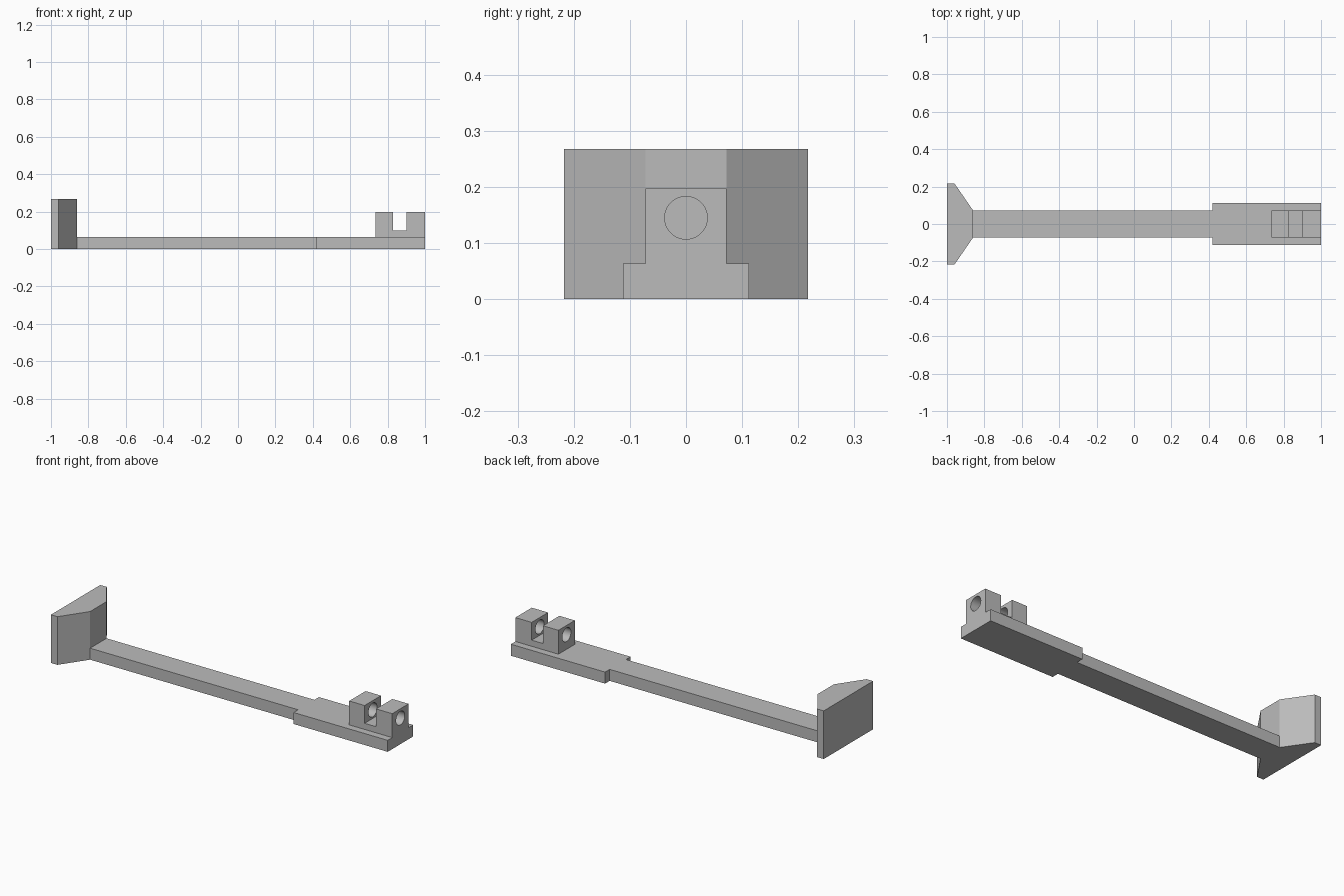
import bpy, bmesh
from math import pi
from mathutils import Vector

cube = bpy.data.objects.get("Cube")
if cube:
    bpy.data.objects.remove(cube, do_unlink=True)

grey = bpy.data.materials.new("plain grey")
grey.use_nodes = True
grey.diffuse_color = (0.5, 0.5, 0.5, 1)
grey.node_tree.nodes["Principled BSDF"].inputs["Base Color"].default_value = (0.5, 0.5, 0.5, 1)


def extrude(name, points, direction):
    """Prism from a closed outline of 3D points."""
    bm = bmesh.new()
    face = bm.faces.new([bm.verts.new(p) for p in points])
    top = bmesh.ops.extrude_face_region(bm, geom=[face])["geom"]
    bmesh.ops.translate(bm, vec=Vector(direction),
                        verts=[g for g in top if isinstance(g, bmesh.types.BMVert)])
    bmesh.ops.recalc_face_normals(bm, faces=bm.faces)
    mesh = bpy.data.meshes.new(name)
    bm.to_mesh(mesh)
    bm.free()
    mesh.materials.append(grey)
    obj = bpy.data.objects.new(name, mesh)
    bpy.context.collection.objects.link(obj)
    return obj


def plan_prism(name, half, height):
    """Upright prism whose plan is mirrored across the x axis."""
    outline = half + [(x, -y) for x, y in reversed(half)]
    return extrude(name, [(x, y, 0) for x, y in outline], (0, 0, height))


W = 0.072       # half width of the arm and lugs
DECK = 0.064    # thickness of the arm

# Arm that steps out to a wider mounting plate
plan_prism("arm_and_plate", [(-0.86, W), (0.42, W), (0.42, 0.112), (1, 0.112)], DECK)

# Flared end block
plan_prism("flared_end", [(-1, 0.217), (-0.96, 0.217), (-0.86, W)], 0.268)

# Pair of lugs joined below the notch
profile = [(0.735, DECK), (1, DECK), (1, 0.197), (0.9, 0.197),
           (0.9, 0.098), (0.83, 0.098), (0.83, 0.197), (0.735, 0.197)]
lugs = extrude("pin_lugs", [(x, -W, z) for x, z in profile], (0, 2 * W, 0))

# Pin hole running through both lugs
bpy.ops.mesh.primitive_cylinder_add(vertices=64, radius=0.038, depth=0.5,
                                    location=(0.87, 0, 0.145), rotation=(0, pi / 2, 0))
cutter = bpy.context.object
cutter.name = "pin_hole_cutter"
cutter.data.materials.append(grey)
cutter.hide_render = True
hole = lugs.modifiers.new("pin_hole", "BOOLEAN")
hole.operation = "DIFFERENCE"
hole.solver = "EXACT"
hole.object = cutter

# Apply the cut, then smooth only the round bore
bpy.ops.object.select_all(action="DESELECT")
lugs.select_set(True)
bpy.context.view_layer.objects.active = lugs
bpy.ops.object.modifier_apply(modifier=hole.name)
bpy.data.objects.remove(cutter, do_unlink=True)
bpy.ops.object.shade_smooth_by_angle()
